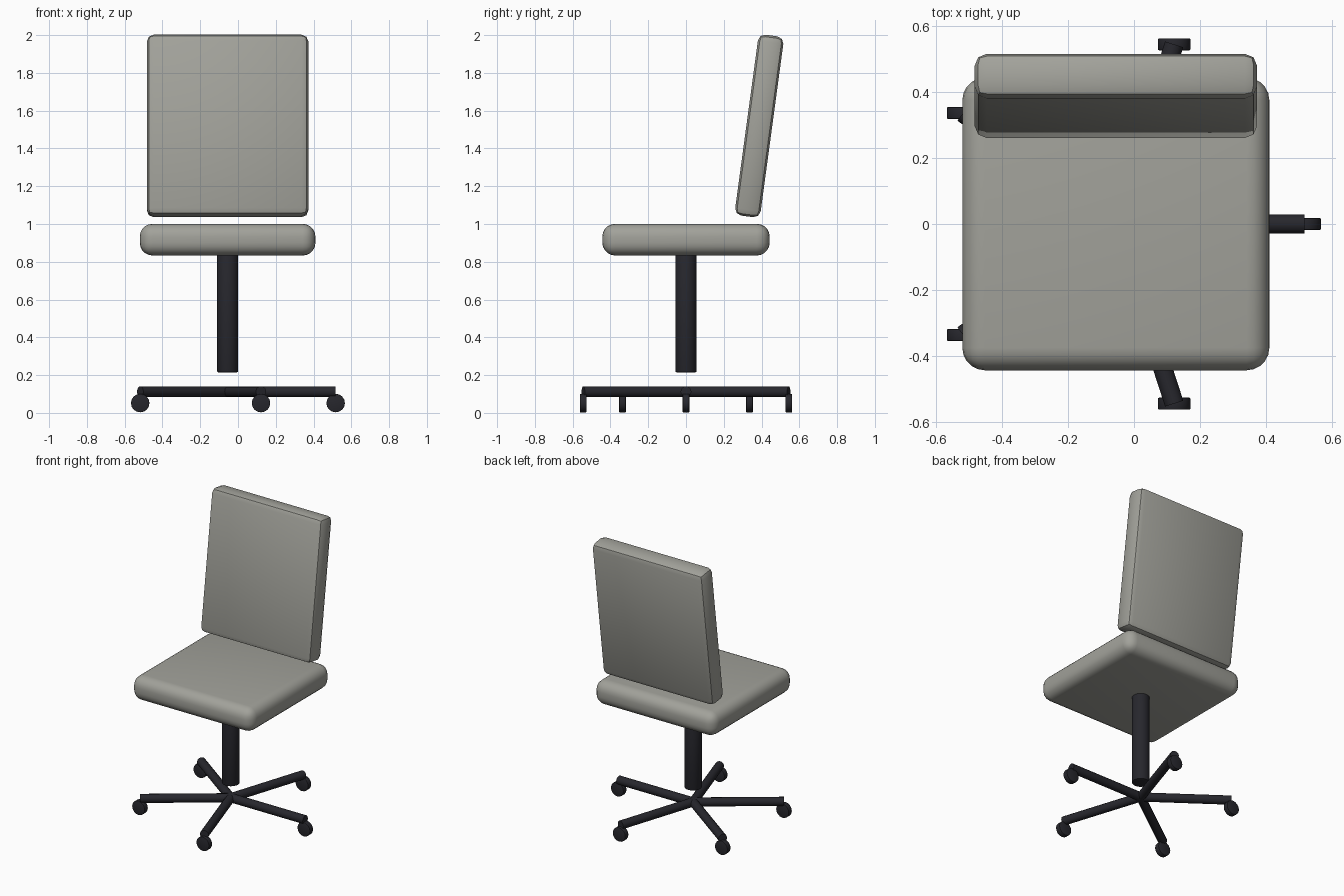
import bpy
from math import cos, sin, pi, radians

if "Cube" in bpy.data.objects:
    bpy.data.objects.remove(bpy.data.objects["Cube"])

CX = -0.055  # the column axis, shared by every part


def material(name, colour):
    mat = bpy.data.materials.new(name)
    mat.diffuse_color = (*colour, 1)
    mat.use_nodes = True
    mat.node_tree.nodes["Principled BSDF"].inputs["Base Color"].default_value = mat.diffuse_color
    return mat


dark = material("dark_plastic", (0.02, 0.02, 0.026))
fabric = material("warm_grey_fabric", (0.36, 0.36, 0.325))


def finish(ob, name, mat, bevel=0, segments=2):
    ob.name = name
    bpy.ops.object.transform_apply(location=False, rotation=False, scale=True)
    if bevel:
        mod = ob.modifiers.new("bevel", 'BEVEL')
        mod.width = bevel
        mod.segments = segments
        mod.limit_method = 'ANGLE'
        bpy.ops.object.modifier_apply(modifier=mod.name)
    ob.data.materials.append(mat)
    bpy.ops.object.shade_smooth_by_angle(angle=radians(35))


def cushion(name, loc, size, tilt, bevel, segments):
    bpy.ops.mesh.primitive_cube_add(size=1, location=loc, rotation=(tilt, 0, 0))
    ob = bpy.context.object
    ob.scale = size
    finish(ob, name, fabric, bevel, segments)


def rod(name, loc, rot, radius, length, sides, bevel=0):
    bpy.ops.mesh.primitive_cylinder_add(vertices=sides, radius=radius, depth=length,
                                        location=loc, rotation=rot)
    finish(bpy.context.object, name, dark, bevel)


# Seat and leaning backrest
cushion("seat", (CX, 0, 0.917), (0.93, 0.886, 0.168), 0, 0.068, 5)
cushion("backrest", (CX, 0.388, 1.519), (0.855, 0.136, 0.966), radians(-7.7), 0.036, 2)

# Column, stopping short of the base
rod("column", (CX, 0, 0.535), (0, 0, 0), 0.056, 0.64, 24, 0.006)

# Five-star base with castors that all face the same way
R = 0.572
for i in range(5):
    a = i * 2 * pi / 5
    rod(f"base_arm_{i + 1}", (CX + R / 2 * cos(a), R / 2 * sin(a), 0.112),
        (0, pi / 2, a), 0.029, R, 12)
    rod(f"castor_{i + 1}", (CX + R * cos(a), R * sin(a), 0.052),
        (pi / 2, 0, 0), 0.049, 0.036, 16, 0.003)
